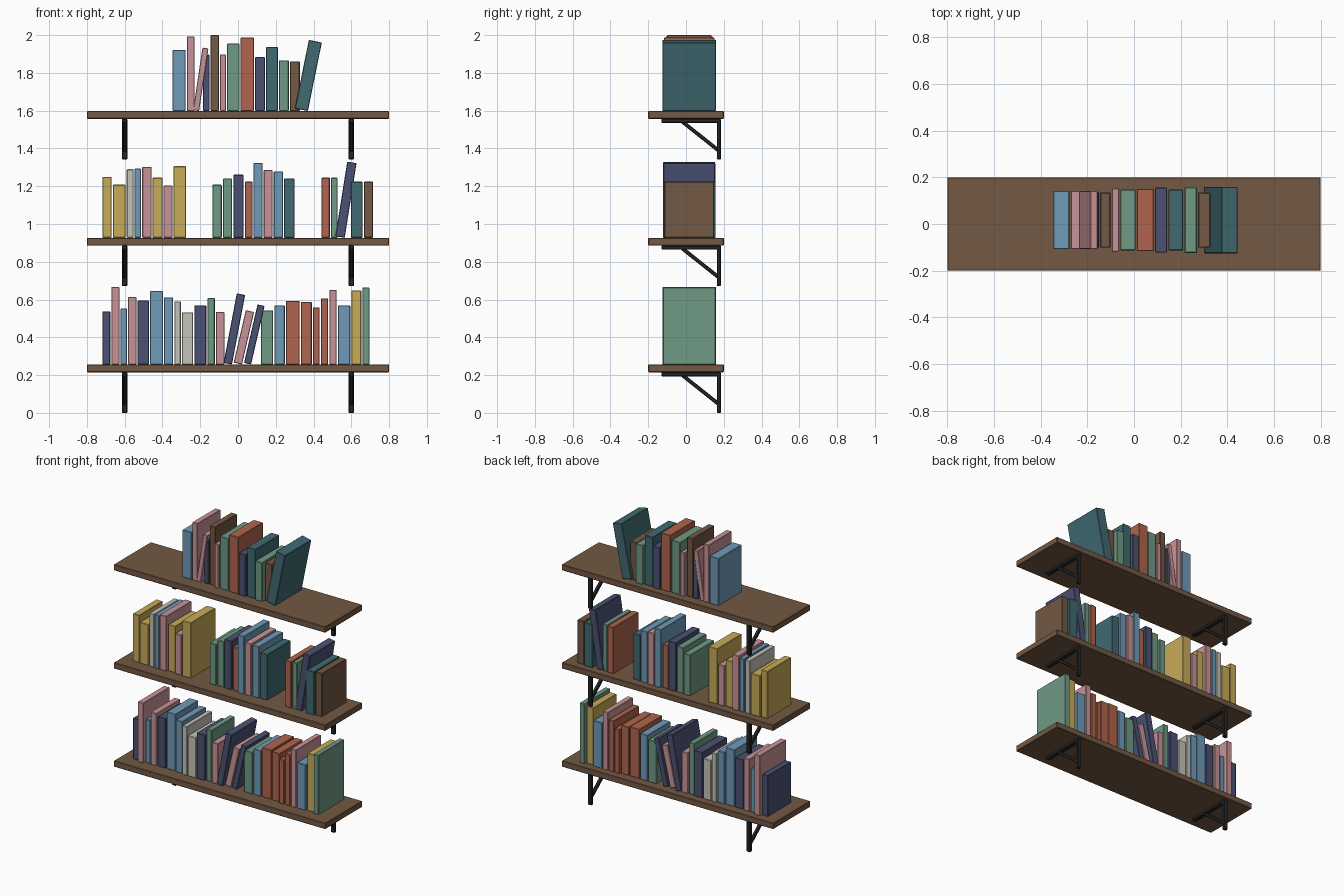
import bpy, math, random
from mathutils import Matrix, Vector

if "Cube" in bpy.data.objects:
    bpy.data.objects.remove(bpy.data.objects["Cube"])

random.seed(4)


def srgb(h):
    out = []
    for i in (0, 2, 4):
        c = int(h[i:i + 2], 16) / 255
        out.append(c / 12.92 if c <= 0.04045 else ((c + 0.055) / 1.055) ** 2.4)
    return (*out, 1)


MATS = {}
for name, h in dict(wood="735843", black="262626", blue="6f9bb9", pink="c99498",
                    navy="4b5273", sage="709b85", rust="b0654e", teal="406a71",
                    mustard="c8ab59", cream="c5c4b9").items():
    MATS[name] = bpy.data.materials.new(name)
    MATS[name].diffuse_color = srgb(h)


def box(name, size, matrix, colour, bevel):
    """Box with softly chamfered edges."""
    hx, hy, hz = (s / 2 for s in size)
    verts = [(x, y, z) for x in (-hx, hx) for y in (-hy, hy) for z in (-hz, hz)]
    faces = [(0, 1, 3, 2), (4, 6, 7, 5), (0, 4, 5, 1), (2, 3, 7, 6), (0, 2, 6, 4), (1, 5, 7, 3)]
    me = bpy.data.meshes.new(name)
    me.from_pydata(verts, [], faces)
    me.materials.append(MATS[colour])
    ob = bpy.data.objects.new(name, me)
    bpy.context.collection.objects.link(ob)
    ob.matrix_world = matrix
    mod = ob.modifiers.new("edge", "BEVEL")
    mod.width, mod.segments = bevel, 1
    return ob


def book(colour, right, base, w, h, d=None, lean=0):
    """Book standing on its lower right corner, leaning to the right by some degrees."""
    d = d or random.uniform(0.245, 0.278)
    m = (Matrix.Translation((right, 0.017, base))
         @ Matrix.Rotation(math.radians(lean), 4, "Y")
         @ Matrix.Translation((-w / 2, 0, h / 2)))
    box(colour + "_book", (w, d, h), m, colour, 0.003)


# Rows of upright books per shelf: start x, then colour, width, height (and depth)
BOTTOM = [
    (-.718, [("navy", .042, .281), ("pink", .042, .411, .285), ("blue", .034, .297), ("pink", .044, .358),
             ("navy", .060, .339), ("blue", .068, .389), ("blue", .049, .355), ("cream", .034, .334),
             ("cream", .060, .276), ("navy", .063, .313), ("sage", .039, .352), ("pink", .045, .278)]),
    (.1215, [("sage", .065, .286), ("blue", .055, .313), ("rust", .073, .337), ("rust", .058, .331),
             ("rust", .036, .302), ("rust", .039, .350), ("pink", .039, .395), ("blue", .066, .313),
             ("mustard", .052, .392), ("sage", .037, .408, .28)]),
]
MIDDLE = [
    (-.718, [("mustard", .049, .323), ("mustard", .068, .281), ("cream", .036, .363), ("blue", .034, .366),
             ("pink", .049, .376), ("mustard", .052, .318), ("pink", .047, .276), ("mustard", .066, .379)]),
    (-.135, [("sage", .049, .281), ("sage", .049, .313), ("navy", .055, .334), ("rust", .041, .297),
             ("blue", .047, .397), ("pink", .047, .358), ("blue", .049, .352), ("teal", .055, .313)]),
    (.441, [("rust", .045, .318), ("sage", .035, .318)]),
    (.597, [("teal", .063, .297, .28), ("wood", .050, .297, .265)]),
]
TOP = [
    (-.346, [("blue", .069, .323, .25), ("pink", .040, .395, .25)]),
    (-.185, [("navy", .034, .299, .24), ("wood", .044, .403, .235), ("pink", .031, .299, .27),
             ("sage", .065, .358, .26), ("rust", .071, .389, .267), ("navy", .052, .286, .278),
             ("teal", .063, .339, .26), ("sage", .052, .268, .282), ("wood", .052, .262, .235)]),
]
# Leaning books: colour, lower right x, width, height, depth, degrees
LEANING = [
    [("navy", -.032, .045, .375, .28, 10.7), ("pink", .021, .045, .285, .25, 13),
     ("navy", .069, .038, .318, .26, 13)],
    [("navy", .565, .050, .400, .275, 9)],
    [("pink", -.206, .032, .335, .25, 8.5), ("teal", .370, .070, .370, .285, 11.5)],
]

for i, rows in enumerate((BOTTOM, MIDDLE, TOP)):
    z = 0.671 * i
    top = z + 0.256
    # Board
    box("shelf_board", (1.6, 0.4, 0.041), Matrix.Translation((0, 0, z + 0.2355)), "wood", 0.003)
    # Wall brackets: plate, arm and diagonal brace
    for x in (-0.6, 0.6):
        box("bracket_plate", (0.03, 0.022, 0.215), Matrix.Translation((x, 0.174, z + 0.1075)), "black", 0.004)
        box("bracket_arm", (0.03, 0.315, 0.022), Matrix.Translation((x, 0.0275, z + 0.204)), "black", 0.004)
        a, b = Vector((x, -0.02, z + 0.2)), Vector((x, 0.175, z + 0.045))
        d = b - a
        m = Matrix.Translation((a + b) / 2) @ Matrix.Rotation(math.atan2(d.z, d.y), 4, "X")
        box("bracket_brace", (0.022, d.length, 0.02), m, "black", 0.004)
    # Upright books
    for x, books in rows:
        for colour, w, h, *depth in books:
            book(colour, x + w, top, w, h, *depth)
            x += w + 0.006
    # Leaning books
    for colour, x, w, h, d, lean in LEANING[i]:
        book(colour, x, top, w, h, d, lean)

for m in bpy.data.materials:
    if m.users and not m.is_grease_pencil:
        m.use_nodes = True
        m.node_tree.nodes["Principled BSDF"].inputs["Base Color"].default_value = m.diffuse_color
